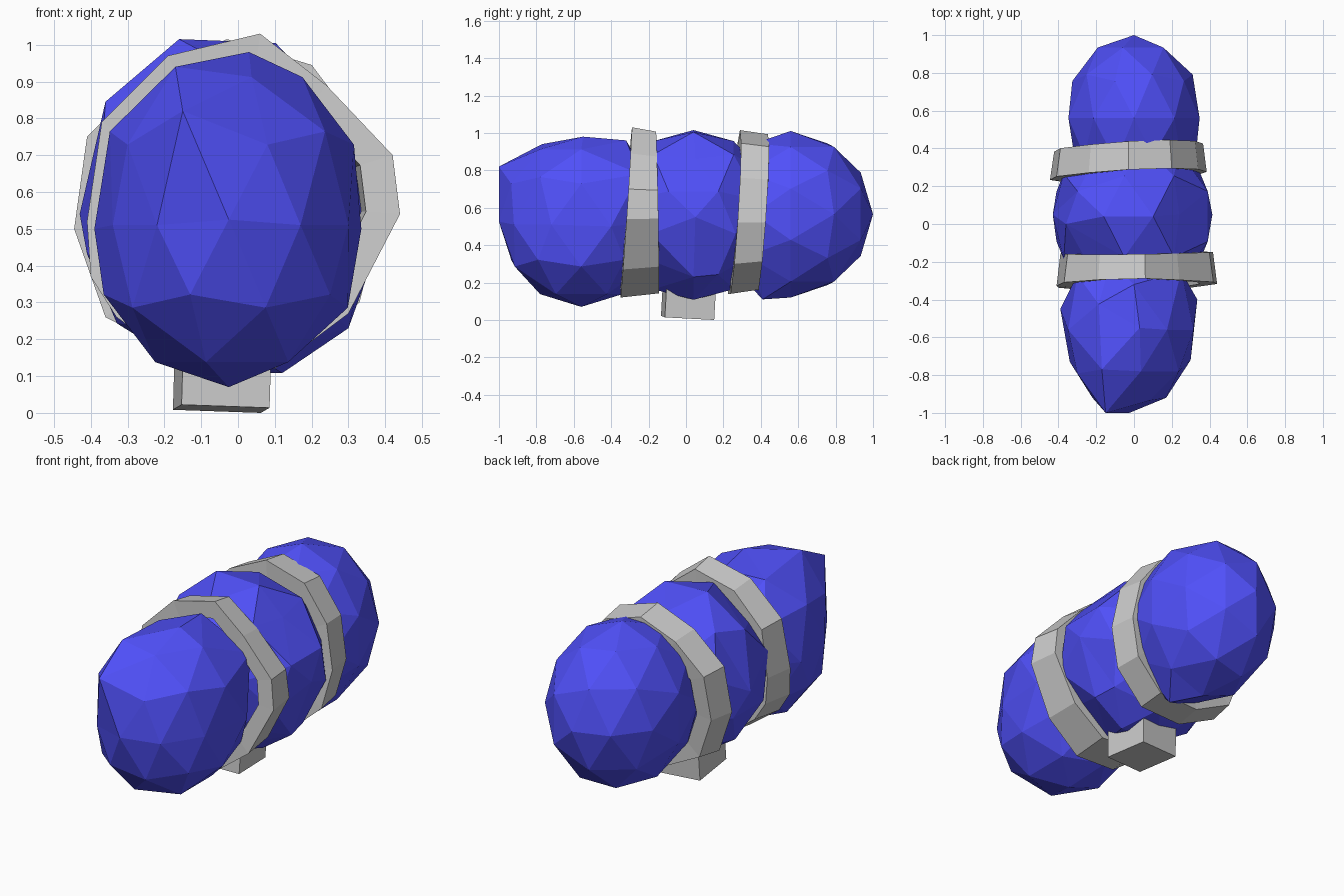
import bpy, bmesh
from mathutils import Vector, Euler, Matrix
from math import radians

if "Cube" in bpy.data.objects:
    bpy.data.objects.remove(bpy.data.objects["Cube"])

blue = bpy.data.materials.new("blue")
blue.diffuse_color = (0.08, 0.08, 0.95, 1.0)
blue.use_nodes = True
blue.node_tree.nodes["Principled BSDF"].inputs["Base Color"].default_value = blue.diffuse_color


def finish(bm, name, mat=None):
    bmesh.ops.recalc_face_normals(bm, faces=bm.faces[:])
    me = bpy.data.meshes.new(name)
    bm.to_mesh(me)
    bm.free()
    ob = bpy.data.objects.new(name, me)
    bpy.context.collection.objects.link(ob)
    if mat:
        me.materials.append(mat)
    return ob


def lump(name, centre, radii, turn=0, axis='Y', pulls=()):
    """Faceted ellipsoid; each pull drags the nearest vertex to a point."""
    bm = bmesh.new()
    bmesh.ops.create_icosphere(bm, subdivisions=2, radius=1)
    bm.transform(Matrix.Translation(centre) @ Matrix.Diagonal((*radii, 1))
                 @ Matrix.Rotation(radians(turn), 4, axis))
    for p in pulls:
        p = Vector(p)
        min(bm.verts, key=lambda v: (v.co - p).length).co = p
    return finish(bm, name, blue)


def band(name, outline, y_front, y_back, yaw, wall=0.79):
    """Hollow flat-sided strap; y_front / y_back are (bottom, top) y values."""
    bm = bmesh.new()
    loops = []
    for ys, s in ((y_front, 1), (y_back, 0.95), (y_back, 0.95 * wall), (y_front, wall)):
        loop = []
        for x, z in outline:
            t = (z - 0.12) / 0.9
            y = ys[0] + (ys[1] - ys[0]) * t + yaw * x
            loop.append(bm.verts.new((x * s, y, 0.57 + (z - 0.57) * s)))
        loops.append(loop)
    n = len(outline)
    for a, b in zip(loops, loops[1:] + loops[:1]):
        for i in range(n):
            j = (i + 1) % n
            bm.faces.new((a[i], a[j], b[j], b[i]))
    return finish(bm, name)


# Three rounded body segments
lump("front_segment", (-0.025, -0.56, 0.525), (0.38, 0.44, 0.455), 0, 'Y',
     [(-0.15, -1.0, 0.82), (0.0, -0.32, 0.96), (0.25, -0.25, 0.78),
      (-0.30, -0.27, 0.74), (0.335, -0.40, 0.50), (-0.39, -0.45, 0.50),
      (-0.34, -0.73, 0.51), (0.30, -0.72, 0.51), (-0.22, -0.92, 0.51),
      (0.17, -0.92, 0.51), (-0.17, -0.77, 0.94), (0.03, -0.55, 0.98)])
lump("middle_segment", (-0.01, 0.04, 0.56), (0.44, 0.43, 0.46), -17, 'Y',
     [(0.24, 0.05, 0.86), (-0.36, 0.0, 0.845), (-0.16, 0.04, 1.015),
      (0.30, 0.04, 0.23), (0.415, 0.05, 0.55), (-0.43, 0.05, 0.54),
      (0.12, 0.04, 0.108)])
lump("back_segment", (0.0, 0.56, 0.565), (0.365, 0.44, 0.445), 90, 'X',
     [(0.10, 0.41, 0.11)])

# Two straps around the joints
band("front_band",
     [(-0.40, 0.37), (-0.41, 0.52), (-0.37, 0.79), (-0.19, 0.97), (0.06, 1.03),
      (0.24, 0.89), (0.42, 0.70), (0.44, 0.54), (0.30, 0.27), (0.10, 0.12),
      (-0.15, 0.13), (-0.33, 0.26)],
     (-0.35, -0.29), (-0.145, -0.16), 0.01)
band("back_band",
     [(-0.445, 0.50), (-0.41, 0.75), (-0.24, 0.92), (-0.03, 1.015), (0.20, 0.945),
      (0.34, 0.76), (0.385, 0.52), (0.33, 0.30), (0.15, 0.14), (-0.12, 0.14),
      (-0.36, 0.26)],
     (0.23, 0.29), (0.38, 0.44), 0.05)

# Small foot block underneath, slightly tilted
bm = bmesh.new()
bmesh.ops.create_cube(bm, size=1)
bm.transform(Matrix.Translation((-0.042, 0.015, 0.13))
             @ Euler((radians(-3), radians(2), radians(5))).to_matrix().to_4x4()
             @ Matrix.Diagonal((0.24, 0.265, 0.235, 1)))
low = min(v.co.z for v in bm.verts)
bmesh.ops.translate(bm, verts=bm.verts[:], vec=(0, 0, -low))
finish(bm, "foot_block")
